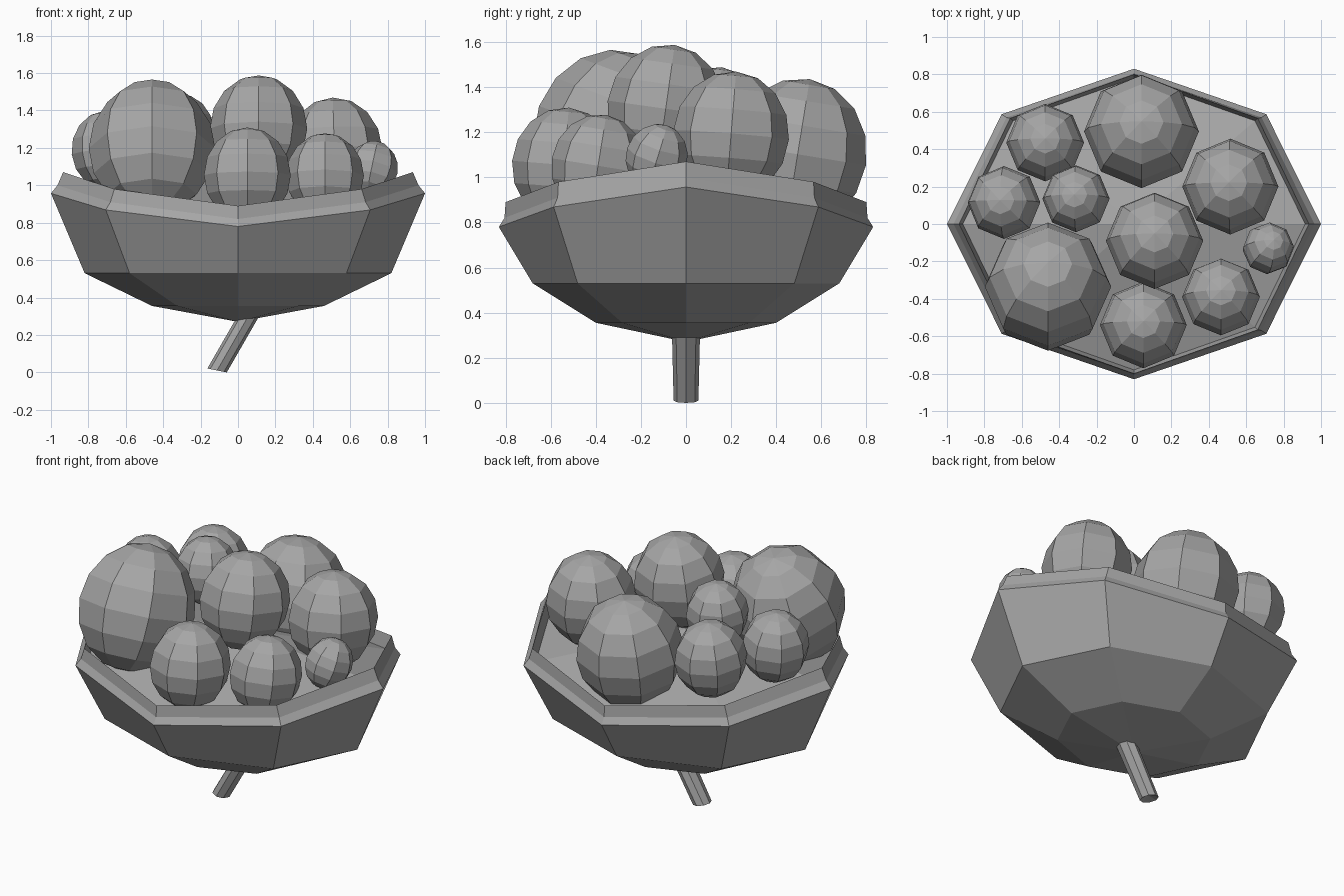
import bpy, bmesh
from math import cos, sin, pi
from mathutils import Vector

cube = bpy.data.objects.get("Cube")
if cube:
    bpy.data.objects.remove(cube, do_unlink=True)

grey = bpy.data.materials.new("plain_grey")
grey.use_nodes = True
colour = (0.38, 0.38, 0.38, 1)
grey.diffuse_color = colour
grey.node_tree.nodes["Principled BSDF"].inputs["Base Color"].default_value = colour
SIDES = 8


def finish(name, bm):
    bmesh.ops.recalc_face_normals(bm, faces=bm.faces)
    mesh = bpy.data.meshes.new(name)
    bm.to_mesh(mesh)
    bm.free()
    mesh.materials.append(grey)
    obj = bpy.data.objects.new(name, mesh)
    bpy.context.collection.objects.link(obj)
    return obj


def saddle_ring(bm, rx, ry, z_side, z_front):
    """Eight-sided oval whose height falls from the sides to front and back."""
    ring = []
    for i in range(SIDES):
        a = 2 * pi * i / SIDES
        z = z_front + (z_side - z_front) * cos(a) ** 2
        ring.append(bm.verts.new((rx * cos(a), ry * sin(a), z)))
    return ring


def bridge(bm, low, high):
    for i in range(len(low)):
        j = (i + 1) % len(low)
        bm.faces.new((low[i], low[j], high[j], high[i]))


def fan(bm, ring, tip):
    v = bm.verts.new(tip)
    for i in range(len(ring)):
        bm.faces.new((ring[i], ring[(i + 1) % len(ring)], v))


# Bowl: underside, flared wall, stepped rim and domed filling
profile = [
    (0.46, 0.40, 0.355, 0.355),
    (0.82, 0.68, 0.53, 0.53),
    (1.00, 0.83, 0.957, 0.78),
    (0.965, 0.805, 1.00, 0.82),
    (0.935, 0.80, 1.07, 0.89),
    (0.915, 0.78, 0.98, 0.81),
]
bm = bmesh.new()
rings = [saddle_ring(bm, *row) for row in profile]
fan(bm, rings[0], (0, 0, 0.27))
for low, high in zip(rings, rings[1:]):
    bridge(bm, low, high)
fan(bm, rings[-1], (0, 0, 1.06))
finish("bowl", bm)

# Slanted stem with hollowed end
bm = bmesh.new()
stem = []
for x, z, rx, ry in ((-0.112, 0.01, 0.052, 0.055), (0.055, 0.30, 0.052, 0.062)):
    ring = saddle_ring(bm, rx, ry, z, z)
    for v in ring:
        v.co.z -= 0.2 * v.co.x
        v.co.x += x
    stem.append(ring)
bridge(bm, *stem)
fan(bm, stem[0], (-0.10, 0, 0.03))
fan(bm, stem[1], (0.055, 0, 0.30))
finish("stem", bm)

# Faceted balls: x, y, radius, top height, lean towards x and y
balls = [
    (-0.46, -0.335, 0.338, 1.57, 0.0, 0.35),
    (0.11, -0.09, 0.26, 1.59, 0.0, 0.14),
    (0.04, 0.495, 0.307, 1.44, 0.0, 0.16),
    (0.515, 0.20, 0.257, 1.47, -0.03, 0.08),
    (0.05, -0.54, 0.232, 1.31, 0.0, 0.08),
    (0.465, -0.39, 0.208, 1.28, 0.0, 0.16),
    (-0.475, 0.435, 0.208, 1.40, 0.0, 0.10),
    (-0.31, 0.135, 0.18, 1.49, -0.05, 0.12),
    (-0.695, 0.115, 0.195, 1.40, -0.10, 0.06),
    (0.718, -0.13, 0.137, 1.24, 0.20, 0.30),
]
STRETCH = 1.1
for n, (x, y, r, top, lx, ly) in enumerate(balls):
    bm = bmesh.new()
    bmesh.ops.create_uvsphere(bm, u_segments=SIDES, v_segments=SIDES, radius=r)
    bmesh.ops.scale(bm, vec=(1, 1, STRETCH), verts=bm.verts)
    ball = finish(f"ball_{n + 1}", bm)
    ball.location = (x, y, top - r * STRETCH)
    axis = Vector((lx, ly, (1 - lx * lx - ly * ly) ** 0.5))
    ball.rotation_mode = "QUATERNION"
    ball.rotation_quaternion = Vector((0, 0, 1)).rotation_difference(axis)
